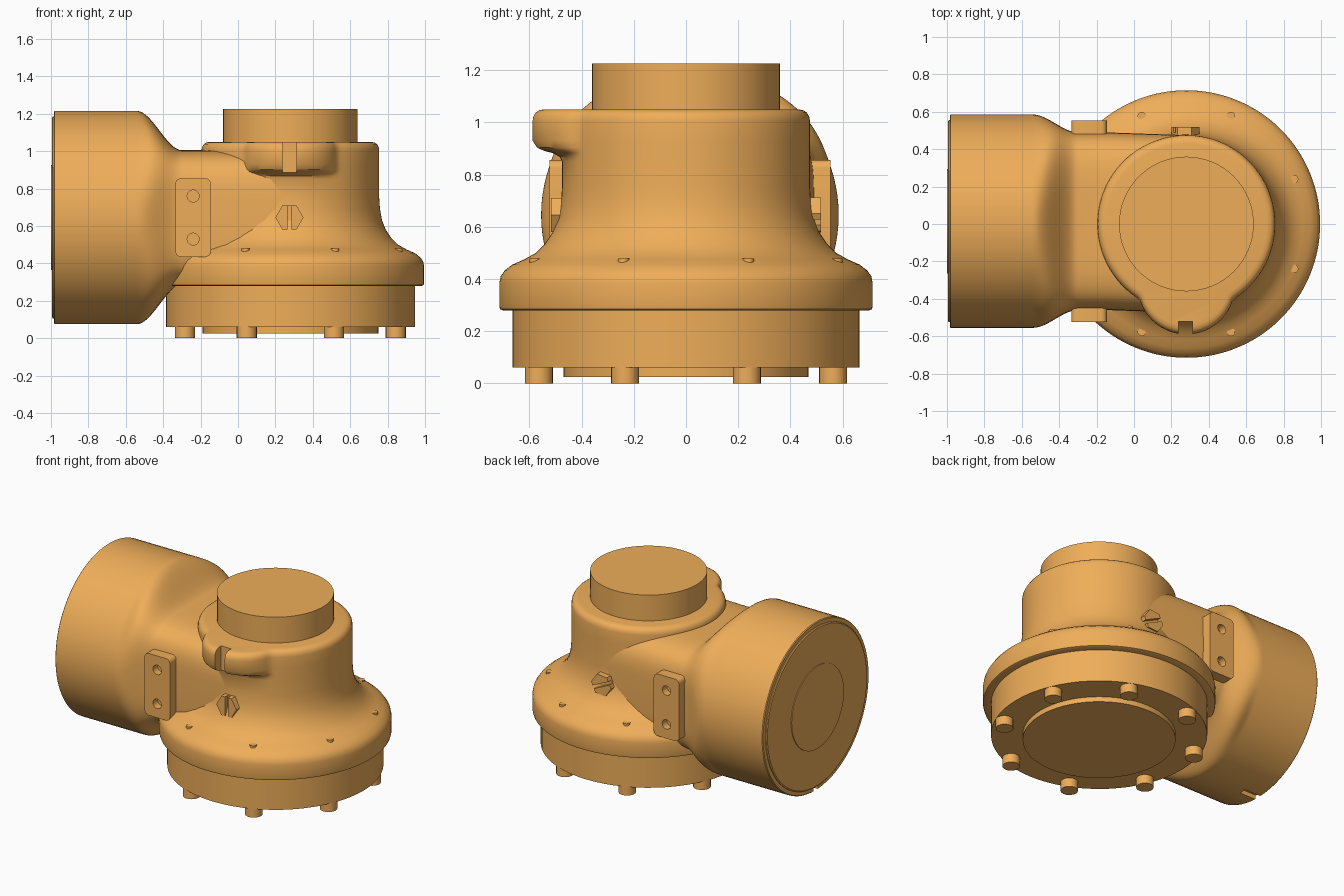
import bpy
from math import sin, cos, pi, sqrt, radians

if "Cube" in bpy.data.objects:
    bpy.data.objects.remove(bpy.data.objects["Cube"])

CX = 0.28                 # vertical axis of the gearbox
HY, HZ = 0.015, 0.645     # axis of the horizontal housing
TAU = 2 * pi

orange = bpy.data.materials.new("orange_paint")
orange.diffuse_color = (0.86, 0.42, 0.10, 1)
orange.use_nodes = True
orange.node_tree.nodes["Principled BSDF"].inputs["Base Color"].default_value = orange.diffuse_color


def skin(name, rings):
    """Closed solid through a series of equal-length rings of points."""
    n = len(rings[0])
    verts = [p for r in rings for p in r]
    faces = [(k * n + i, k * n + (i + 1) % n, (k + 1) * n + (i + 1) % n, (k + 1) * n + i)
             for k in range(len(rings) - 1) for i in range(n)]
    faces += [tuple(reversed(range(n))), tuple(range(len(verts) - n, len(verts)))]
    me = bpy.data.meshes.new(name)
    me.from_pydata(verts, [], faces)
    ob = bpy.data.objects.new(name, me)
    bpy.context.collection.objects.link(ob)
    me.materials.append(orange)
    bpy.context.view_layer.objects.active = ob
    bpy.ops.object.select_all(action='DESELECT')
    ob.select_set(True)
    bpy.ops.object.mode_set(mode='EDIT')
    bpy.ops.mesh.select_all(action='SELECT')
    bpy.ops.mesh.normals_make_consistent(inside=False)
    bpy.ops.object.mode_set(mode='OBJECT')
    return ob


def disc_z(name, profile, x=CX, y=0, n=64):
    """Turned part on a vertical axis from (radius, z) pairs."""
    return skin(name, [[(x + r * cos(TAU * i / n), y + r * sin(TAU * i / n), z)
                        for i in range(n)] for r, z in profile])


def disc_x(name, profile, n=64):
    """Turned part on the horizontal housing axis from (radius, x) pairs."""
    return skin(name, [[(x, HY + r * cos(TAU * i / n), HZ + r * sin(TAU * i / n))
                        for i in range(n)] for r, x in profile])


def prism_y(name, outline, y0, y1):
    """Extrude an (x, z) outline along y."""
    return skin(name, [[(x, y, z) for x, z in outline] for y in (y0, y1)])


def ngon(x, z, r, n, turn=0):
    return [(x + r * cos(TAU * i / n + turn), z + r * sin(TAU * i / n + turn)) for i in range(n)]


def rounded(x, z, w, h, r, n=5):
    pts = []
    for q, (sx, sz) in enumerate(((1, 1), (-1, 1), (-1, -1), (1, -1))):
        for i in range(n + 1):
            a = (q + i / n) * pi / 2
            pts.append((x + sx * (w - r) + r * cos(a), z + sz * (h - r) + r * sin(a)))
    return pts


def turned_bar(x, z, w, h, turn):
    c, s = cos(turn), sin(turn)
    return [(x + a * c - b * s, z + a * s + b * c) for a, b in ((w, h), (-w, h), (-w, -h), (w, -h))]


def cut(ob, cutter):
    m = ob.modifiers.new("cut", 'BOOLEAN')
    m.operation, m.object, m.solver = 'DIFFERENCE', cutter, 'EXACT'
    bpy.context.view_layer.objects.active = ob
    bpy.ops.object.modifier_apply(modifier="cut")
    bpy.data.objects.remove(cutter)


# Upright housing: flared flange, round body and the front lug (radius, z, lug weight)
profile = [(.66, .28, 0), (.703, .28, 0), (.712, .284, 0), (.715, .295, 0), (.715, .385, 0),
           (.71, .41, 0), (.695, .432, 0), (.665, .455, 0), (.62, .475, 0), (.575, .5, 0),
           (.54, .535, 0), (.51, .58, 0), (.49, .63, 0), (.479, .69, 0), (.475, .75, 0),
           (.475, .85, 0), (.475, .868, .08), (.475, .882, .3), (.475, .89, .6), (.475, .903, .85),
           (.475, .93, 1), (.475, 1.005, 1), (.472, 1.022, 1), (.463, 1.037, 1),
           (.45, 1.046, 1), (.43, 1.05, 1)]
N = 128


def lug(a):
    d = (a + pi / 2 + pi) % TAU - pi
    if abs(d) > radians(33):
        return 0
    return max(0, .33 * cos(d) + sqrt(.26 ** 2 - (.33 * sin(d)) ** 2) - .475)


rings = []
for r, z, w in profile:
    ring = []
    for i in range(N):
        a = TAU * i / N
        rr = r + w * lug(a)
        ring.append((CX + rr * cos(a), rr * sin(a), z))
    rings.append(ring)
body = skin("upright_housing", rings)
cut(body, prism_y("lug_slot", rounded(.275, 1.0, .037, .115, .005), -.7, -.52))

# Horizontal housing: round drum easing into a squarer neck
xs = [-.985, -.98, -.55] + [-.54 + .24 * i / 16 for i in range(17)] + [-.15, .28]
rings = []
for x in xs:
    t = min(1, max(0, (x + .54) / .24))
    t = t * t * (3 - 2 * t)
    R = .565 if x < -.983 else .57
    hy, hz, e = R + (.475 - R) * t, R + (.36 - R) * t, 2 / (2 + 2.5 * t)
    cy = HY if x < -.2 else HY * (.28 - x) / .43
    ring = []
    for i in range(96):
        c, s = cos(TAU * i / 96), sin(TAU * i / 96)
        ring.append((x, cy + hy * abs(c) ** e * (1 if c > 0 else -1),
                     HZ + hz * abs(s) ** e * (1 if s > 0 else -1)))
    rings.append(ring)
drum = skin("drum_housing", rings)
cut(drum, skin("drain_slot", [[(x, HY - .025, .05), (x, HY + .025, .05),
                               (x, HY + .025, .105), (x, HY - .025, .105)] for x in (-1.1, -.86)]))

# Drum end cover and hub
disc_x("end_cover", [(.54, -.9), (.54, -.99), (.533, -.995)])
disc_x("end_hub", [(.28, -.9), (.28, -1.0)])

# Top output, base ring and base disc
disc_z("output_shaft", [(.36, 1.0), (.36, 1.225)])
disc_z("base_ring", [(.665, .06), (.665, .3)])
disc_z("base_disc", [(.47, .025), (.47, .1)])

# Base bolts and the matching stud tips on the flange
for k in range(8):
    a = TAU * (k + .5) / 8
    disc_z(f"base_bolt_{k}", [(.054, 0), (.054, .1)], CX + .61 * cos(a), .61 * sin(a), 20)
    disc_z(f"stud_tip_{k}", [(.022, .42), (.022, .479)], CX + .625 * cos(a), .625 * sin(a), 12)

# Side plates with two holes and slotted hexagon plugs, front and back
for side, s, turn in (("front", -1, 0), ("back", 1, radians(65))):
    face = HY + s * .538
    plate = prism_y(side + "_plate", rounded(-.24, .645, .095, .21, .03), HY + s * .40, face)
    for z in (.53, .76):
        cut(plate, prism_y("hole", ngon(-.24, z, .032, 20), face - s * .05, face + s * .1))
    plug = prism_y(side + "_plug", ngon(.275, .645, .075, 6, turn), s * .42, s * .518)
    cut(plug, prism_y("plug_slot", turned_bar(.275, .645, .011, .1, turn), s * .49, s * .6))

# Smooth shading with crisp edges
bpy.ops.object.select_all(action='SELECT')
bpy.context.view_layer.objects.active = body
bpy.ops.object.shade_smooth_by_angle(angle=radians(32))
